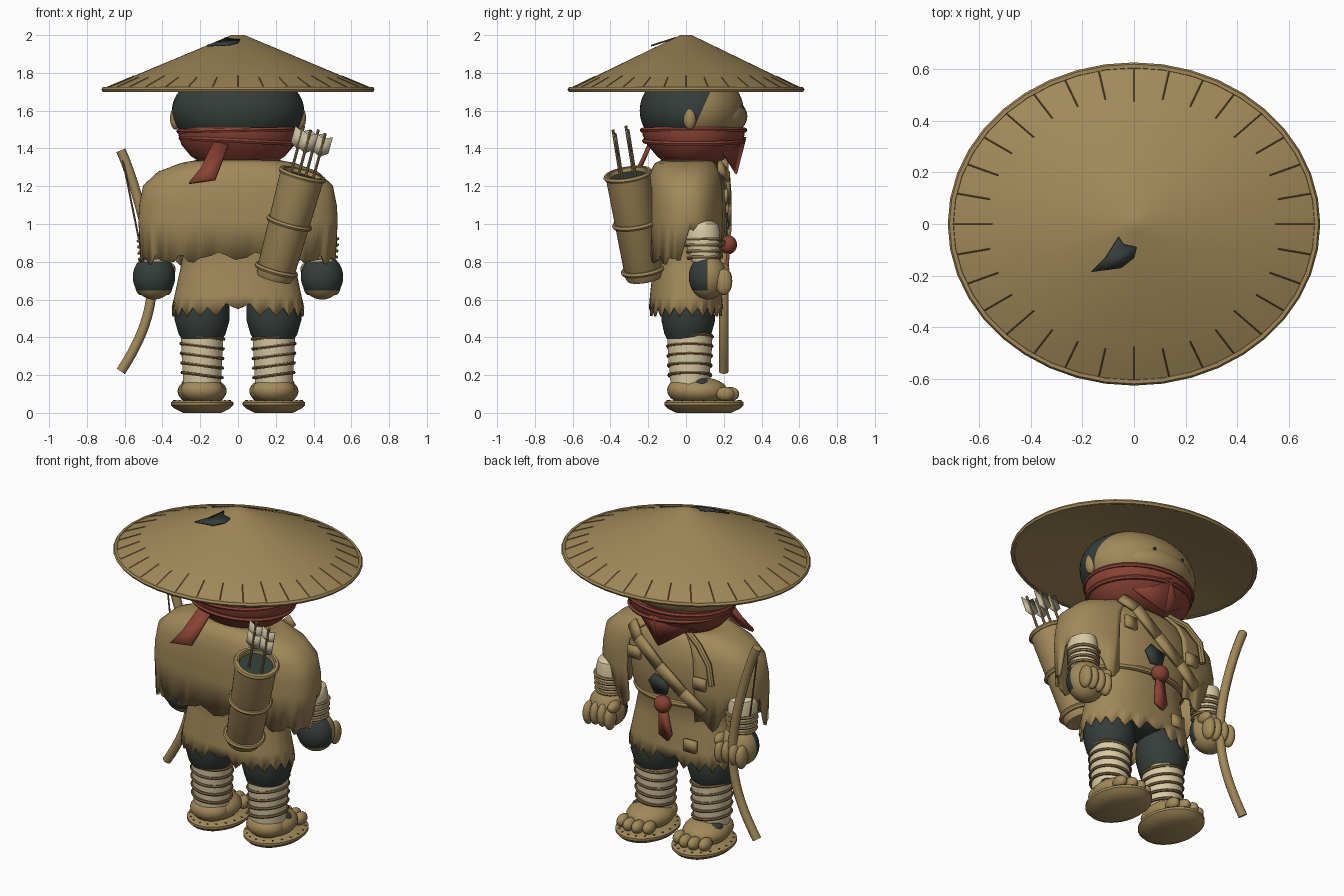
import bpy, bmesh, math
from math import sin, cos, pi, copysign
from mathutils import Vector

cube = bpy.data.objects.get("Cube")
if cube:
    bpy.data.objects.remove(cube)


def material(name, *rgb):
    m = bpy.data.materials.new(name)
    m.use_nodes = True
    m.diffuse_color = (*rgb, 1)
    m.node_tree.nodes["Principled BSDF"].inputs["Base Color"].default_value = (*rgb, 1)
    return m


TAN = material("straw tan", .36, .25, .1)
DARK = material("dark fur", .035, .047, .041)
RED = material("faded red", .25, .055, .035)
CREAM = material("bandage cream", .68, .59, .37)
CORD = material("brown cord", .21, .125, .05)
FLETCH = material("feather grey", .55, .49, .34)
made = []


def finish(name, bm, *mats, rule=None, solid=0):
    """Turn a bmesh into an object; rule gives a material slot from a face centre."""
    bmesh.ops.recalc_face_normals(bm, faces=bm.faces)
    if rule:
        for f in bm.faces:
            f.material_index = rule(f.calc_center_median())
    mesh = bpy.data.meshes.new(name)
    bm.to_mesh(mesh)
    bm.free()
    ob = bpy.data.objects.new(name, mesh)
    bpy.context.collection.objects.link(ob)
    for m in mats:
        mesh.materials.append(m)
    if solid:
        mod = ob.modifiers.new("thickness", "SOLIDIFY")
        mod.thickness, mod.offset = solid, 0
    made.append(ob)
    return ob


def loft(name, rings, *mats, n=40, power=2, start=0, sweep=2 * pi, caps=True, hem=None, rule=None, solid=0):
    """Skin rings (z, rx, ry, cx, cy); hem(x, y, angle) lifts the first ring."""
    bm = bmesh.new()
    closed = sweep > 6.28
    rows = []
    for k, (z, rx, ry, cx, cy) in enumerate(rings):
        row = []
        for i in range(n if closed else n + 1):
            a = start + sweep * i / n
            x = cx + rx * copysign(abs(cos(a)) ** (2 / power), cos(a))
            y = cy + ry * copysign(abs(sin(a)) ** (2 / power), sin(a))
            row.append(bm.verts.new((x, y, z + (hem(x, y, a) if hem and k == 0 else 0))))
        rows.append(row)
    for lo, hi in zip(rows, rows[1:]):
        for i in range(n):
            j = (i + 1) % len(lo)
            bm.faces.new((lo[i], lo[j], hi[j], hi[i]))
    if caps and closed:
        bm.faces.new(rows[0])
        bm.faces.new(rows[-1])
    return finish(name, bm, *mats, rule=rule, solid=solid)


def ball(name, centre, size, *mats, rule=None, seg=24, cut=None):
    """Ellipsoid; cut = (point, normal) adds a clean colour border."""
    bm = bmesh.new()
    bmesh.ops.create_uvsphere(bm, u_segments=seg, v_segments=seg * 2 // 3, radius=1)
    for v in bm.verts:
        v.co = Vector(centre) + Vector(a * b for a, b in zip(v.co, size))
    if cut:
        bmesh.ops.bisect_plane(bm, geom=bm.verts[:] + bm.edges[:] + bm.faces[:],
                               plane_co=cut[0], plane_no=cut[1])
    return finish(name, bm, *mats, rule=rule)


def tube(name, points, radius, mat, closed=False, sides=8, ref=(0, 0, 1)):
    """Sweep a round section along points; ref must not run along the path."""
    pts = [Vector(p) for p in points]
    bm, rows, count = bmesh.new(), [], len(pts)
    for i, p in enumerate(pts):
        before = pts[i - 1] if i or closed else p
        after = pts[(i + 1) % count] if i < count - 1 or closed else p
        t = (after - before).normalized()
        u = t.cross(Vector(ref)).normalized()
        w = t.cross(u)
        rows.append([bm.verts.new(p + radius * (u * cos(2 * pi * k / sides) + w * sin(2 * pi * k / sides)))
                     for k in range(sides)])
    for i in range(count if closed else count - 1):
        lo, hi = rows[i], rows[(i + 1) % count]
        for k in range(sides):
            bm.faces.new((lo[k], lo[k - 1], hi[k - 1], hi[k]))
    if not closed:
        bm.faces.new(rows[0])
        bm.faces.new(rows[-1])
    return finish(name, bm, mat)


def hoop(name, centre, rx, ry, radius, mat, tilt=0):
    x, y, z = centre
    return tube(name, [(x + rx * cos(a), y + ry * sin(a), z + tilt * cos(a))
                       for a in (2 * pi * i / 40 for i in range(40))], radius, mat, True, 6)


def plate(name, points, mat, thick=.012):
    bm = bmesh.new()
    bm.faces.new([bm.verts.new(p) for p in points])
    return finish(name, bm, mat, solid=thick)


# Hat: hollow cone, rim, ribs and a torn patch
ratio = .865


def hat_ring(z, r):
    return (z, r, r * ratio, 0, 0)


loft("hat", [hat_ring(1.82, .3), hat_ring(1.705, .67), hat_ring(1.703, .71), hat_ring(1.717, .71),
             hat_ring(2.0, .035)], TAN, n=72)
hoop("hat_rim", (0, 0, 1.712), .709, .709 * ratio, .014, TAN)
for i in range(32):
    a = 2 * pi * i / 32
    ends = [(r * cos(a), r * sin(a) * ratio, 2.0 - .42 * (r - .035))
            for r in (.55 if i % 4 == 0 else .57, .7)]
    tube("hat_rib", ends, .003, CORD, sides=4)
patch = [(-.06, -.05), (-.04, -.08), (.01, -.09), (0, -.13), (-.05, -.17), (-.165, -.185), (-.11, -.13)]
plate("hat_patch", [(x, y, 1.987 + .32 * (y + .05)) for x, y in patch], DARK, .009)

# Head: dark fur behind, bare face ahead
ball("head", (0, .03, 1.6), (.35, .275, .225), TAN, DARK, seg=48, cut=((0, .12, 1.68), (0, 1, -.45)),
     rule=lambda c: int(c.y < .12 - .45 * (1.68 - c.z)))
ball("muzzle", (0, .17, 1.57), (.24, .155, .11), TAN)
for s in (-1, 1):
    ball("ear", (s * .33, .02, 1.56), (.03, .035, .06), TAN)
    ball("eye", (s * .1, .298, 1.62), (.009, .009, .009), DARK, seg=12)

# Scarf with folds, hanging front point and tail
loft("scarf", [(1.32, .19, .14, 0, .03), (1.36, .25, .19, 0, .035), (1.42, .3, .245, 0, .04),
               (1.47, .315, .27, 0, .04), (1.51, .315, .27, 0, .04)], RED)
for z, r, tilt in ((1.497, .314, .006), (1.44, .302, -.015)):
    hoop("scarf_fold", (0, .04, z), r, r - .042, .013, RED, tilt)
for s in (-1, 1):
    plate("scarf_point", [(s * .27, .15, 1.45), (0, .315, 1.46), (0, .265, 1.265)], RED)
plate("scarf_tail", [(-.13, -.19, 1.43), (-.05, -.19, 1.42), (-.12, -.28, 1.235), (-.26, -.28, 1.215),
                     (-.2, -.25, 1.29)], RED, .02)


# Tunic with a ragged hem
def ragged(x, y, a):
    tooth = abs((a * 22 / (2 * pi)) % 1 - .5)
    return .1 * tooth + .04 * max(0, 1 - abs(x) / .12)


loft("tunic", [(.51, .345, .19, 0, 0), (.62, .33, .185, 0, 0), (.76, .3, .17, 0, 0), (.86, .28, .165, 0, 0),
               (.95, .31, .19, 0, .01), (1.15, .33, .2, 0, .01), (1.27, .3, .17, 0, .01),
               (1.34, .18, .12, 0, .01)],
     TAN, n=88, power=2.3, caps=False, hem=ragged, solid=.012)
ball("hips", (0, 0, .69), (.28, .15, .1), DARK)


# Cape, open along the chest and lifted over the forearms
def cape_hem(x, y, a):
    wave = .018 * sin(a * 17) + .012 * sin(a * 29) + .03 * max(0, 1 - abs(x) / .3)
    over_arm = min(1, max(0, (abs(x) - .33) / .08)) * min(1, max(0, (y + .04) / .06))
    return wave + .15 * over_arm


loft("cape", [(.81, .51, .2, 0, -.005), (1.02, .52, .205, 0, 0), (1.1, .515, .205, 0, 0), (1.2, .495, .2, 0, 0),
              (1.27, .42, .185, 0, 0), (1.315, .3, .16, 0, 0), (1.34, .17, .12, 0, .01)],
     TAN, n=88, power=2.5, start=pi / 2 + .3, sweep=2 * pi - .75, caps=False, solid=.016, hem=cape_hem)

# Chest strap, shoulder strap, belt, sash and mends
tube("belt", [(.3 * cos(a), .01 + .185 * sin(a), .9) for a in (2 * pi * i / 40 for i in range(40))],
     .018, TAN, True)
strap = [(.24, .175, 1.31), (.17, .222, 1.25), (.02, .232, 1.12), (-.14, .232, 1.0), (-.27, .215, .9)]
across = Vector((.022, 0, -.026))
for u, v in zip(strap, strap[1:]):
    u, v = Vector(u), Vector(v)
    plate("chest_strap", [u + across, v + across, v - across, u - across], TAN, .02)
tube("shoulder_strap", [(-.12, .15, 1.335), (-.22, .19, 1.29), (-.3, .21, 1.2), (-.32, .212, 1.08)], .018, TAN,
     ref=(0, 1, 0))
plate("chest_patch", [(-.04, .216, 1.03), (-.02, .214, .95), (.06, .214, .94), (.1, .216, 1.01),
                      (.06, .218, 1.06), (.01, .218, 1.04)], DARK, .009)
for x, z, y in ((.2, 1.15, .212), (-.24, 1.07, .212), (-.16, .66, .185)):
    plate("mend", [(x + .04 * i, y, z + .035 * j) for i, j in ((-1, -1), (1, -1), (1, 1), (-1, 1))], TAN, .02)
ball("sash_knot", (0, .225, .89), (.052, .045, .05), RED)
plate("sash_tail", [(-.025, .222, .87), (.025, .222, .87), (.03, .215, .7), (-.03, .215, .67),
                    (-.055, .215, .71)], RED, .018)

for s in (-1, 1):
    # Leg, bandage and cords
    lx = s * .19
    loft("thigh", [(.375, .1, .1, lx, .01), (.42, .125, .125, lx, .01), (.49, .145, .142, lx, .012),
                   (.56, .145, .14, lx, .01), (.66, .12, .12, lx, 0)], DARK)
    loft("leg_bandage", [(.13, .1, .1, lx, .02), (.2, .102, .105, lx, .02), (.3, .108, .115, lx, .02),
                         (.41, .113, .12, lx, .02)], CREAM)
    for k in range(5):
        hoop("leg_cord", (lx, .02, .2 + k * .051), .106 + k * .002, .111 + k * .002, .009, CORD, .014 * s)
    # Foot, toes and sandal
    ball("foot", (lx, .07, .115), (.13, .15, .075), TAN)
    ball("foot_heel", (lx, .0, .12), (.115, .1, .07), TAN)
    ball("foot_patch", (lx + s * .045, .08, .155), (.065, .05, .032), DARK, seg=16)
    for k in range(4):
        t = k - 1.5
        ball("toe", (lx + t * .058, .235 - .012 * t * t, .1), (.033, .05, .038), TAN, seg=16)
    loft("sandal", [(0, .1, .145, lx, .095), (.022, .145, .19, lx, .095), (.042, .165, .21, lx, .095),
                    (.056, .165, .21, lx, .095), (.066, .15, .195, lx, .095)], TAN)
    for i in range(20):
        a = 2 * pi * i / 20
        ball("sandal_stitch", (lx + .148 * cos(a), .095 + .192 * sin(a), .065), (.007, .007, .004), DARK, seg=6)
    # Forearm, hand and fingers
    ax = s * .445
    loft("arm_bandage", [(.8, .07, .07, ax, .1), (.88, .078, .088, ax, .09), (.96, .08, .094, ax, .085),
                         (1.0, .07, .088, ax, .083), (1.015, .05, .06, ax, .08)], CREAM)
    for k in range(4):
        hoop("arm_cord", (ax, .095, .82 + k * .032), .077 + k * .002, .084 + k * .002, .009, TAN, .006)
    ball("hand", (ax, .115, .72), (.112, .1, .12), TAN, DARK, seg=36,
         rule=lambda c: int(c.y < .115 and .65 < c.z < .825))
    for k in range(4):
        ball("finger", (ax + (k - 1.5) * .048, .2, .705 - .008 * abs(k - 1.5)), (.03, .045, .07), TAN, seg=16)
    ball("thumb", (ax - s * .085, .18, .76), (.03, .05, .035), TAN, seg=16)

# Quiver and its arrows, tilted along one axis
low, high = Vector((.19, -.22, .71)), Vector((.343, -.31, 1.27))
axis = high - low
turn = Vector((0, 0, 1)).rotation_difference(axis)
length = axis.length


def place(ob):
    ob.rotation_mode = "QUATERNION"
    ob.rotation_quaternion = turn
    ob.location = low


place(loft("quiver", [(0, .09, .09, 0, 0), (.02, .1, .1, 0, 0), (length, .118, .118, 0, 0),
                      (length, .1, .1, 0, 0), (length - .02, .095, .095, 0, 0)],
           TAN, DARK, rule=lambda c: int(c.z > length - .025 and math.hypot(c.x, c.y) < .08)))
for h, r in ((.05, .105), (.31, .111), (length - .01, .116)):
    place(hoop("quiver_band", (0, 0, h), r, r, .014, TAN))
for x, y in ((-.06, .03), (-.02, -.04), (.02, .04), (.06, -.03)):
    place(tube("arrow_shaft", [(x, y, length - .1), (x, y, length + .24)], .0075, TAN, ref=(0, 1, 0)))
    ends = [low + turn @ Vector((x, y, length + h)) for h in (.11, .14, .21, .23)]
    side = Vector((.042, 0, -.01))
    plate("arrow_feather", [ends[0], ends[1] + side, ends[3] + side, ends[2], ends[3] - side, ends[1] - side],
          FLETCH, .006)

# Bow and string
bow = [(-.62 + .16 * (1 - t * t) + .02 * sin(pi * (t + 1)), .2, .805 + .585 * t)
       for t in (i / 12 - 1 for i in range(25))]
tube("bow", bow, .026, TAN, sides=12, ref=(0, 1, 0))
tube("bow_string", [(-.61, .18, 1.34), (-.525, .13, .92)], .005, CORD, sides=6, ref=(0, 1, 0))

bpy.ops.object.select_all(action="DESELECT")
for ob in made:
    ob.select_set(True)
bpy.context.view_layer.objects.active = made[0]
bpy.ops.object.shade_smooth_by_angle(angle=math.radians(40))
